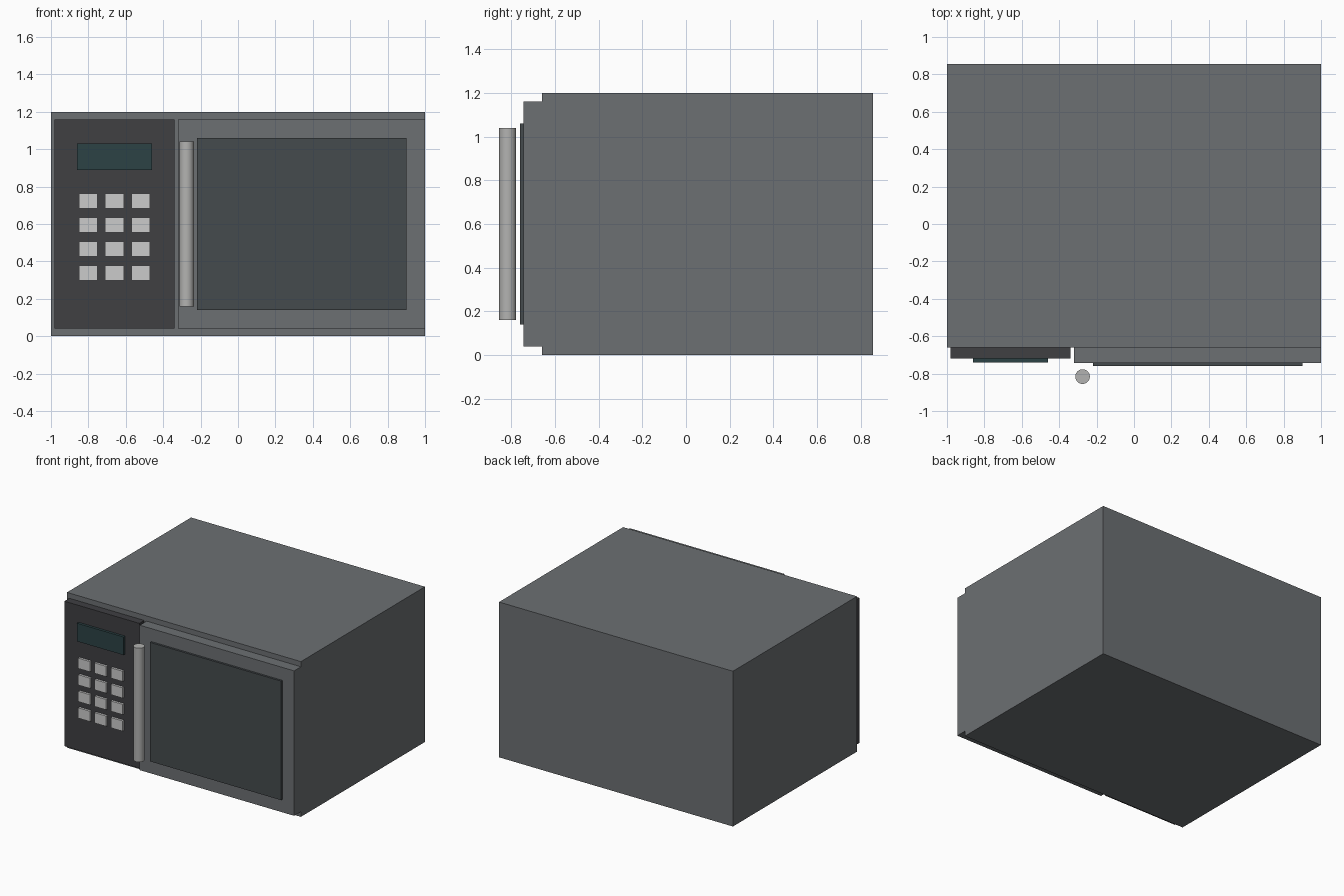
import bpy

if "Cube" in bpy.data.objects:
    bpy.data.objects.remove(bpy.data.objects["Cube"])


def material(name, rgb):
    m = bpy.data.materials.new(name)
    m.diffuse_color = (*rgb, 1)
    m.use_nodes = True
    m.node_tree.nodes["Principled BSDF"].inputs["Base Color"].default_value = m.diffuse_color
    return m


def box(name, x, y, z, mat):
    """Box from (min, max) ranges on each axis."""
    bpy.ops.mesh.primitive_cube_add(size=1, location=[sum(r) / 2 for r in (x, y, z)])
    ob = bpy.context.object
    ob.name = name
    ob.scale = [r[1] - r[0] for r in (x, y, z)]
    bpy.ops.object.transform_apply(location=False, rotation=False, scale=True)
    ob.data.materials.append(mat)
    return ob


casing = material("casing_grey", (0.15, 0.16, 0.17))
dark = material("panel_dark", (0.05, 0.05, 0.055))
glass = material("window_glass", (0.06, 0.07, 0.075))
screen = material("display_teal", (0.025, 0.055, 0.06))
light = material("button_light", (0.55, 0.55, 0.56))
steel = material("handle_steel", (0.45, 0.45, 0.44))

# Oven body
box("body", (-1, 1), (-0.66, 0.855), (0, 1.2), casing)

# Door with window
box("door", (-0.32, 1), (-0.743, -0.66), (0.04, 1.16), casing)
box("door_window", (-0.22, 0.9), (-0.759, -0.74), (0.14, 1.06), glass)

# Control panel with display
box("control_panel", (-0.98, -0.34), (-0.72, -0.66), (0.04, 1.16), dark)
box("display", (-0.86, -0.46), (-0.74, -0.718), (0.89, 1.03), screen)

# Keypad: 4 rows of 3 buttons
for row in range(4):
    for col in range(3):
        cx, cz = -0.80 + 0.14 * col, 0.722 - 0.128 * row
        box(f"button_{row}_{col}", (cx - 0.05, cx + 0.05), (-0.738, -0.718),
            (cz - 0.04, cz + 0.04), light)

# Upright bar handle
bpy.ops.mesh.primitive_cylinder_add(vertices=32, radius=0.039, depth=0.88,
                                    location=(-0.275, -0.816, 0.60))
handle = bpy.context.object
handle.name = "door_handle"
handle.data.materials.append(steel)
bpy.ops.object.shade_smooth_by_angle()
